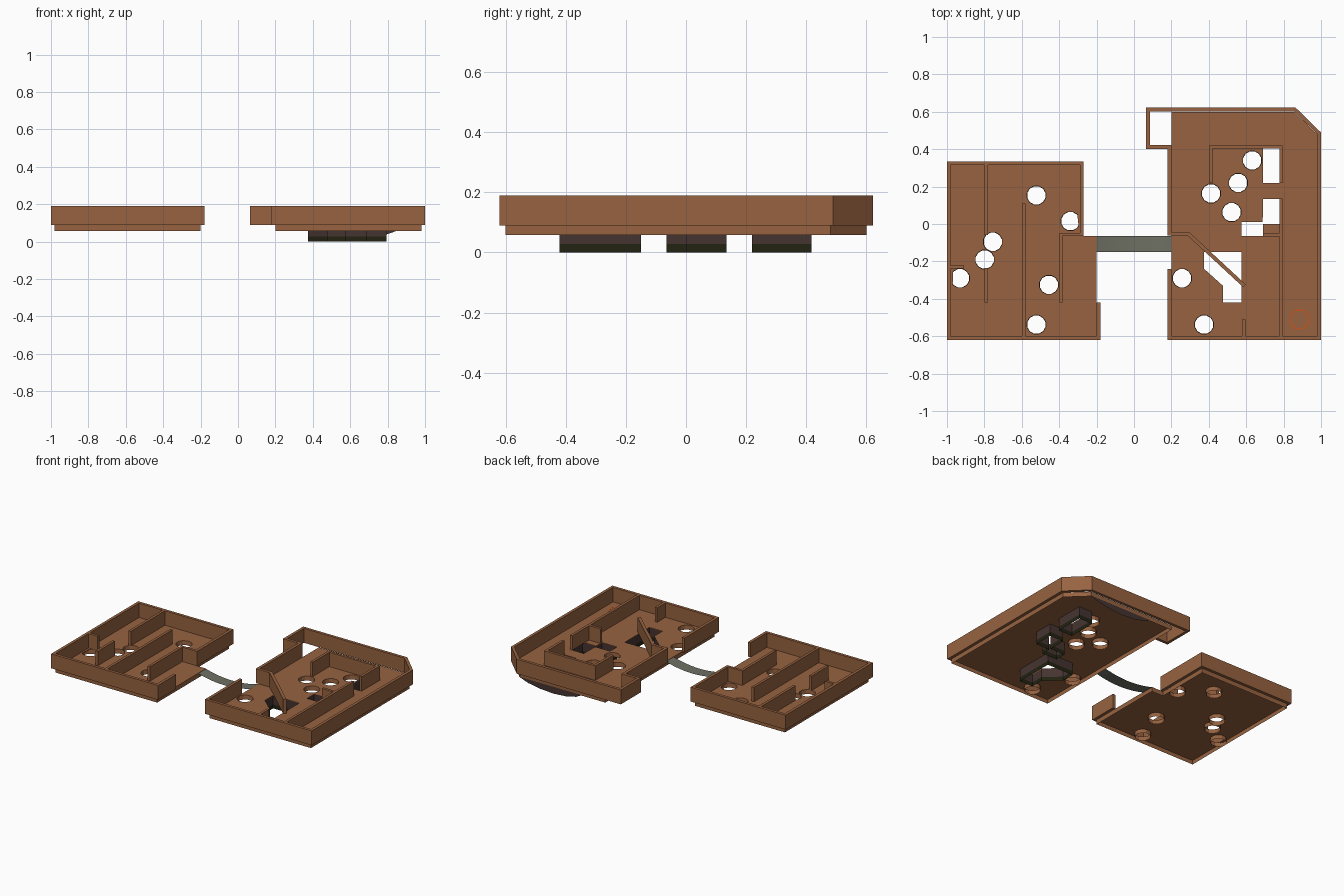
import bpy, bmesh, math
from mathutils import Vector

if "Cube" in bpy.data.objects:
    bpy.data.objects.remove(bpy.data.objects["Cube"])


def mat(name, rgb):
    m = bpy.data.materials.new(name)
    m.diffuse_color = (*rgb, 1)
    m.use_nodes = True
    m.node_tree.nodes["Principled BSDF"].inputs["Base Color"].default_value = m.diffuse_color
    return m


BROWN = mat("warm brown", (0.31, 0.124, 0.053))
DARK = mat("dark umber", (0.06, 0.034, 0.030))
OLIVE = mat("black olive", (0.016, 0.016, 0.006))
GREY = mat("olive grey", (0.155, 0.16, 0.125))
ORANGE = mat("orange", (0.6, 0.09, 0.01))


def mesh_obj(name, bm, *mats, fix=True):
    if fix:
        bmesh.ops.recalc_face_normals(bm, faces=bm.faces)
    me = bpy.data.meshes.new(name)
    bm.to_mesh(me)
    bm.free()
    for m in mats:
        me.materials.append(m)
    ob = bpy.data.objects.new(name, me)
    bpy.context.collection.objects.link(ob)
    return ob


def plate(name, loops, z0, z1, m):
    """Flat slab: first loop is the outline, the others are holes."""
    cu = bpy.data.curves.new(name, 'CURVE')
    cu.dimensions, cu.fill_mode = '2D', 'BOTH'
    cu.extrude = (z1 - z0) / 2
    for pts in loops:
        s = cu.splines.new('POLY')
        s.points.add(len(pts) - 1)
        for p, (x, y) in zip(s.points, pts):
            p.co = (x, y, 0, 1)
        s.use_cyclic_u = True
    tmp = bpy.data.objects.new(name + "_tmp", cu)
    bpy.context.collection.objects.link(tmp)
    bpy.context.view_layer.update()
    me = bpy.data.meshes.new_from_object(tmp.evaluated_get(bpy.context.evaluated_depsgraph_get()))
    bpy.data.objects.remove(tmp)
    bm = bmesh.new()
    bm.from_mesh(me)
    bmesh.ops.remove_doubles(bm, verts=bm.verts, dist=1e-5)
    bmesh.ops.translate(bm, verts=bm.verts, vec=(0, 0, (z0 + z1) / 2))
    for f in bm.faces:
        f.smooth = False
        f.material_index = 0
    return mesh_obj(name, bm, m)


def wall(name, path, t=0.02, z0=0.09, z1=0.19):
    """Upright wall with mitred corners along a path."""
    P = [Vector(p) for p in path]
    d = [(b - a).normalized() for a, b in zip(P, P[1:])]
    n = [Vector((-v.y, v.x)) for v in d]
    bm = bmesh.new()
    rings = []
    for i, p in enumerate(P):
        a, b = n[max(i - 1, 0)], n[min(i, len(n) - 1)]
        o = (a + b) / (1 + a.dot(b)) * t / 2
        rings.append([bm.verts.new((*q, z)) for q, z in
                      ((p + o, z0), (p - o, z0), (p - o, z1), (p + o, z1))])
    for r, s in zip(rings, rings[1:]):
        for k in range(4):
            bm.faces.new((r[k], r[(k + 1) % 4], s[(k + 1) % 4], s[k]))
    bm.faces.new(rings[0])
    bm.faces.new(rings[-1])
    return mesh_obj(name, bm, BROWN)


def sheet(name, rows, *mats):
    """Open-ended upright sheet through closed rows of points, one material per level."""
    bm = bmesh.new()
    rows = [[bm.verts.new((x, y, z)) for x, y in pts] for pts, z in rows]
    for lvl, (a, b) in enumerate(zip(rows, rows[1:])):
        for k in range(len(a)):
            j = (k + 1) % len(a)
            bm.faces.new((a[k], a[j], b[j], b[k])).material_index = min(lvl, len(mats) - 1)
    return mesh_obj(name, bm, *mats)


def circle(x, y, r=0.052, n=12):
    return [(x + r * math.cos(2 * math.pi * (i + 0.5) / n), y + r * math.sin(2 * math.pi * (i + 0.5) / n))
            for i in range(n)]


# Shaft outlines under the right board
shafts = [
    [(0.69, 0.22), (0.795, 0.22), (0.795, 0.417), (0.69, 0.417)],
    [(0.575, -0.065), (0.69, -0.065), (0.69, 0.0), (0.795, 0.0), (0.795, 0.135),
     (0.69, 0.135), (0.688, 0.012), (0.575, 0.012)],
    [(0.375, -0.15), (0.375, -0.24), (0.475, -0.33), (0.475, -0.42), (0.575, -0.42), (0.575, -0.15)],
]

# Thin floors with round holes, a skirt around the edge and short tubes below the holes
left_holes = [(-0.522, 0.153), (-0.34, 0.015), (-0.755, -0.095), (-0.798, -0.19),
              (-0.93, -0.29), (-0.455, -0.325), (-0.522, -0.538)]
right_holes = [(0.632, 0.34), (0.557, 0.22), (0.412, 0.163), (0.522, 0.063), (0.257, -0.29), (0.375, -0.538)]
left_edge = [(-0.98, -0.6), (-0.2, -0.6), (-0.2, -0.065), (-0.29, -0.065), (-0.29, 0.315), (-0.98, 0.315)]
right_edge = [(0.2, -0.6), (0.98, -0.6), (0.98, 0.48), (0.855, 0.6), (0.2, 0.6)]
for side, edge, holes, cuts in (("left", left_edge, left_holes, []), ("right", right_edge, right_holes, shafts)):
    plate(side + "_floor", [edge] + [circle(*h) for h in holes] + cuts, 0.086, 0.09, BROWN)
    sheet(side + "_skirt", [(edge, 0.058), (edge, 0.09)], BROWN)
    for i, h in enumerate(holes):
        sheet(f"{side}_hole_tube_{i + 1}", [(circle(*h, 0.050), 0.06), (circle(*h), 0.09)], BROWN)

# Outer rims
wall("left_rim", [(-0.28, -0.065), (-0.28, 0.325), (-0.99, 0.325), (-0.99, -0.61),
                  (-0.19, -0.61), (-0.19, -0.42)])
wall("right_rim", [(0.19, -0.24), (0.19, -0.61), (0.99, -0.61), (0.99, 0.485), (0.86, 0.612),
                   (0.075, 0.612), (0.075, 0.412), (0.19, 0.412), (0.19, -0.052), (0.29, -0.052), (0.59, -0.33)])

# Inner partitions
partitions = [
    [(-0.79, 0.317), (-0.79, -0.06)],
    [(-0.79, -0.235), (-0.79, -0.42)],
    [(-0.59, 0.11), (-0.59, -0.602)],
    [(-0.285, -0.056), (-0.39, -0.056), (-0.39, -0.42)],
    [(-0.982, -0.23), (-0.91, -0.23)],
    [(0.41, 0.22), (0.41, 0.412), (0.786, 0.412), (0.786, 0.22)],
    [(0.786, 0.137), (0.786, -0.602)],
    [(0.69, -0.057), (0.78, -0.057)],
    [(0.587, -0.51), (0.587, -0.602)],
]
for i, p in enumerate(partitions):
    wall(f"partition_{i + 1}", p, 0.018)

# Shaft linings: blacker below, dark above
for i, pts in enumerate(shafts):
    sheet(f"shaft_{i + 1}", [(pts, 0), (pts, 0.028), (pts, 0.09)], OLIVE, DARK)

# Sagging bridge sheet between the boards
bm = bmesh.new()
prev = None
for i in range(13):
    x = -0.2 + 0.4 * i / 12
    z = 0.088 - 0.028 * (1 - (x / 0.2) ** 2)
    row = [bm.verts.new((x, y, z)) for y in (-0.15, -0.065)]
    if prev:
        bm.faces.new((prev[0], row[0], row[1], prev[1]))
    prev = row
mesh_obj("bridge", bm, GREY, fix=False)

# Rounded flap hanging from the back edge
bm = bmesh.new()
arc = [(0.38, 0.062), (0.42, 0.04), (0.5, 0.022), (0.6, 0.015), (0.7, 0.022), (0.79, 0.037), (0.86, 0.062)]
bm.faces.new([bm.verts.new((x, 0.602, z)) for x, z in arc])
mesh_obj("back_flap", bm, DARK, fix=False)

# Marker ring on the floor
plate("marker_ring", [circle(0.885, -0.51, 0.056, 8), circle(0.885, -0.51, 0.049, 8)], 0.088, 0.091, ORANGE)
